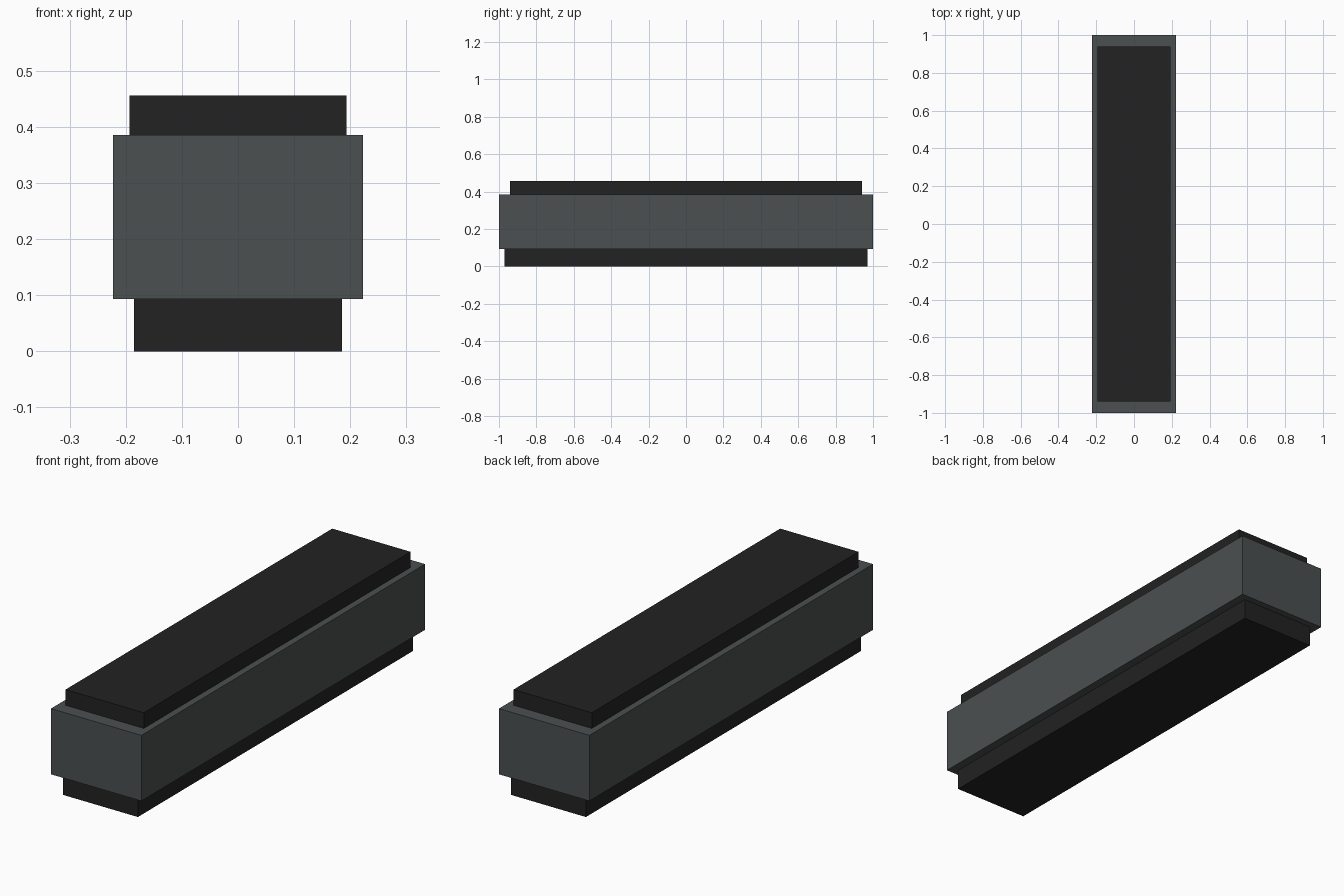
import bpy

cube = bpy.data.objects.get("Cube")
if cube:
    bpy.data.objects.remove(cube, do_unlink=True)


def make_material(name, rgb):
    mat = bpy.data.materials.new(name)
    mat.use_nodes = True
    color = (*rgb, 1.0)
    mat.diffuse_color = color
    mat.node_tree.nodes["Principled BSDF"].inputs["Base Color"].default_value = color
    return mat


def make_block(name, half_x, half_y, bottom, top, mat):
    bpy.ops.mesh.primitive_cube_add(size=2, location=(0, 0, (bottom + top) / 2))
    block = bpy.context.object
    block.name = name
    block.scale = (half_x, half_y, (top - bottom) / 2)
    bpy.ops.object.transform_apply(location=False, rotation=False, scale=True)
    block.data.materials.append(mat)
    return block


black = make_material("soft black", (0.016, 0.016, 0.016))
grey = make_material("slate grey", (0.070, 0.080, 0.080))

# Recessed plinth, wide body and raised top slab
make_block("base_plinth", 0.185, 0.97, 0.0, 0.093, black)
make_block("main_body", 0.223, 1.0, 0.093, 0.386, grey)
make_block("top_slab", 0.193, 0.94, 0.386, 0.456, black)
